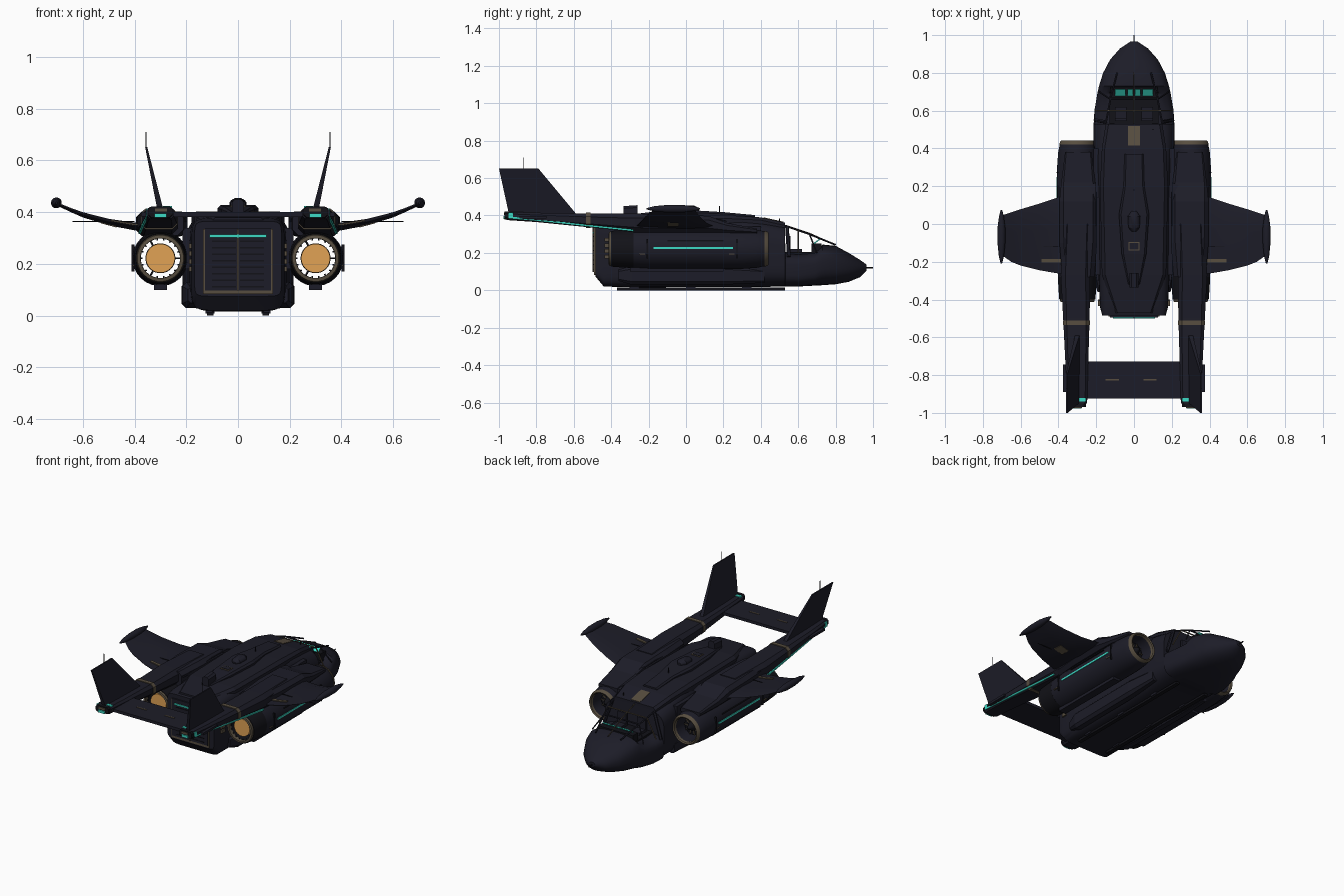
import bpy, bmesh, math
from mathutils import Vector

cube = bpy.data.objects.get("Cube")
if cube:
    bpy.data.objects.remove(cube, do_unlink=True)


def material(name, r, g, b):
    m = bpy.data.materials.new(name)
    m.use_nodes = True
    m.diffuse_color = (r, g, b, 1)
    node = next(n for n in m.node_tree.nodes if n.type == "BSDF_PRINCIPLED")
    node.inputs["Base Color"].default_value = (r, g, b, 1)
    return m


NAVY = material("dark navy", .012, .012, .021)
BLACK = material("charcoal black", .006, .006, .009)
TAN = material("dull tan", .095, .075, .05)
TEAL = material("glowing teal", .045, .7, .56)
ORANGE = material("exhaust orange", .75, .36, .09)


def finish(bm, name, mat, smooth=False):
    bmesh.ops.recalc_face_normals(bm, faces=bm.faces)
    mesh = bpy.data.meshes.new(name)
    bm.to_mesh(mesh)
    bm.free()
    mesh.materials.append(mat)
    ob = bpy.data.objects.new(name, mesh)
    bpy.context.collection.objects.link(ob)
    if smooth:
        bpy.ops.object.select_all(action="DESELECT")
        ob.select_set(True)
        bpy.context.view_layer.objects.active = ob
        bpy.ops.object.shade_smooth_by_angle(angle=math.radians(32))
    return ob


def loft(name, rings, mat, smooth=False, hollow=False):
    """Skin a run of equal-length rings; cap the ends, or join them when hollow."""
    bm = bmesh.new()
    vs = [[bm.verts.new(p) for p in ring] for ring in rings]
    n = len(vs[0])
    for a, b in zip(vs, vs[1:] + vs[:1] if hollow else vs[1:]):
        for i in range(n):
            j = (i + 1) % n
            bm.faces.new((a[i], a[j], b[j], b[i]))
    if not hollow:
        bm.faces.new(vs[0])
        bm.faces.new(vs[-1])
    return finish(bm, name, mat, smooth)


def box(name, lo, hi, mat):
    (x0, y0, z0), (x1, y1, z1) = lo, hi
    rings = [[(x0, y, z0), (x1, y, z0), (x1, y, z1), (x0, y, z1)] for y in (y0, y1)]
    return loft(name, rings, mat)


def side_box(name, s, lo, hi, mat):
    return box(name, (s * lo[0], *lo[1:]), (s * hi[0], *hi[1:]), mat)


def slab(name, s, ends, y0, y1, mat, t=.006):
    """Thin plate sloping across x."""
    loft(name, [[(s * x, y0, z), (s * x, y1, z), (s * x, y1, z + t), (s * x, y0, z + t)] for x, z in ends], mat)


def rod(name, p, q, r, mat, sides=6):
    p, q = Vector(p), Vector(q)
    d = (q - p).normalized()
    u = d.orthogonal().normalized()
    v = d.cross(u)
    turn = [2 * math.pi * i / sides for i in range(sides)]
    rings = [[c + r * (u * math.cos(a) + v * math.sin(a)) for a in turn] for c in (p, q)]
    return loft(name, rings, mat)


def spokes(name, count, x, y, z, r0, r1, thick, mat):
    """Radial rods around the y axis."""
    for i in range(count):
        c, d = math.cos(math.tau * i / count), math.sin(math.tau * i / count)
        rod(name, (x + r0 * c, y, z + r0 * d), (x + r1 * c, y, z + r1 * d), thick, mat, 4)


def oval(y, w, zb, zt, power=2.0, n=32, x=0.0):
    """Superellipse cross-section across the y axis."""
    ring = []
    for i in range(n):
        a = 2 * math.pi * (i + .5) / n
        c, s = math.cos(a), math.sin(a)
        px = math.copysign(abs(c) ** (2 / power), c) * w
        pz = math.copysign(abs(s) ** (2 / power), s) * (zt - zb) / 2
        ring.append((x + px, y, (zb + zt) / 2 + pz))
    return ring


def lathe(name, x, z, profile, mat, n=28, hollow=False):
    return loft(name, [oval(y, r, z - r, z + r, 2, n, x) for y, r in profile], mat, True, hollow)


def chamfered(y, x, w, zb, zt):
    """Eight-sided section with cut corners."""
    c = min(w, (zt - zb) / 2) * .5
    return [(x - w + c, y, zb), (x + w - c, y, zb), (x + w, y, zb + c), (x + w, y, zt - c),
            (x + w - c, y, zt), (x - w + c, y, zt), (x - w, y, zt - c), (x - w, y, zb + c)]


# Fuselage, with the hull top dropping to a sill at the open cockpit
hull = [(-.485, .168, .075, .365, 12), (-.44, .18, .02, .378, 8), (-.3, .187, .016, .388, 6),
        (.1, .19, .016, .396, 5), (.3, .2, .016, .39, 5), (.42, .215, .018, .372, 4),
        (.53, .215, .02, .345, 4), (.531, .214, .02, .2, 4), (.6, .21, .02, .195, 4),
        (.69, .195, .025, .205, 3.5), (.73, .186, .027, .245, 3), (.8, .164, .032, .238, 2.7),
        (.87, .127, .045, .2, 2.3), (.93, .074, .07, .163, 2), (.965, .02, .105, .138, 2)]
loft("fuselage", [oval(*h) for h in hull], NAVY, True)
rod("nose_probe", (0, .95, .12), (0, 1, .12), .004, BLACK)

# Cockpit
box("cockpit_floor", (-.13, .53, .18), (.13, .72, .205), BLACK)
box("instrument_console", (-.125, .67, .2), (.125, .725, .25), BLACK)
for x0, x1 in ((-.1, -.045), (-.035, -.005), (.005, .035), (.045, .1)):
    loft("console_screen", [[(x, .672, .245), (x, .712, .275), (x, .716, .27), (x, .676, .24)] for x in (x0, x1)], TEAL)
rod("canopy_center_bar", (0, .53, .348), (0, .66, .305), .003, TAN)
rod("windshield_center_bar", (0, .66, .305), (0, .8, .242), .003, TAN)
rod("canopy_crossbar", (-.125, .66, .3), (.125, .66, .3), .005, NAVY)
rod("canopy_rear_bar", (-.14, .6, .322), (.14, .6, .322), .004, TAN)
for s in (1, -1):
    side = "left_" if s > 0 else "right_"
    side_box(side + "seat", s, (.04, .56, .2), (.1, .62, .22), NAVY)
    side_box(side + "seat_back", s, (.04, .545, .2), (.1, .56, .29), NAVY)
    frame = [(s * .15, .53, .345), (s * .125, .66, .3), (s * .09, .8, .243)]
    for p, q in zip(frame, frame[1:]):
        rod(side + "canopy_rail", p, q, .005, NAVY)
    rod(side + "canopy_side_bar", (s * .14, .6, .322), (s * .205, .6, .2), .004, TAN)
    rod(side + "canopy_post", frame[1], (s * .185, .7, .2), .004, NAVY)
    rod(side + "canopy_pillar", (s * .15, .54, .34), (s * .205, .55, .18), .01, NAVY)

# Raised roof deck, spine and roof fittings
deck = [(-.47, .1, .33, .38), (-.27, .17, .33, .4), (.2, .18, .33, .403), (.4, .17, .33, .39),
        (.53, .15, .3, .362)]
loft("roof_deck", [chamfered(y, 0, w, a, b) for y, w, a, b in deck], NAVY)
spine = [(-.32, .03, .38, .402), (-.16, .065, .38, .422), (.05, .08, .38, .427),
         (.2, .055, .38, .418), (.37, .05, .37, .402)]
loft("dorsal_spine", [chamfered(y, 0, w, a, b) for y, w, a, b in spine], NAVY)
dome = [(-.04, .012, .42, .435), (-.02, .03, .41, .45), (.04, .034, .41, .455), (.07, .012, .42, .44)]
loft("sensor_dome", [oval(y, w, a, b, 2, 16) for y, w, a, b in dome], NAVY, True)
loft("rear_sensor_box", [chamfered(y, 0, .024, .38, b) for y, b in ((-.335, .45), (-.26, .455))], NAVY)
loft("roof_hatch", [[(x, .415, .38), (x, .52, .357), (x, .52, .367), (x, .415, .39)] for x in (-.033, .033)], TAN)
box("spine_panel_frame", (-.03, -.14, .41), (.03, -.095, .426), TAN)
box("spine_panel", (-.025, -.135, .41), (.025, -.1, .428), NAVY)
rod("roof_antenna", (0, .18, .4), (0, .18, .45), .003, BLACK)
rod("cabin_antenna", (.1, .5, .35), (.1, .5, .385), .003, BLACK)

# Rear ramp with slats and a light bar
box("ramp_frame", (-.135, -.491, .083), (.135, -.48, .335), TAN)
box("ramp_door", (-.128, -.494, .097), (.128, -.48, .338), NAVY)
for i in range(8):
    z = .11 + i * .025
    for s in (1, -1):
        side_box("ramp_slat", s, (.008, -.497, z), (.1, -.49, z + .005), BLACK)
box("ramp_center_rib", (-.003, -.5, .097), (.003, -.49, .335), TAN)
box("ramp_light", (-.11, -.501, .303), (.11, -.49, .313), TEAL)

# Tailplane joining the booms
box("tailplane", (-.375, -.89, .383), (.375, -.745, .398), NAVY)
box("tailplane_center", (-.26, -.925, .382), (.26, -.728, .4), NAVY)
for x in (-.15, .05):
    box("tailplane_marking", (x, -.828, .398), (x + .07, -.82, .403), TAN)

for s in (1, -1):
    side = "left_" if s > 0 else "right_"
    ex, ez = s * .3, .222

    # Hollow engine nacelle with a floating core, intake and exhaust
    lathe(side + "nacelle", ex, ez, [(-.32, .078), (-.3, .102), (-.2, .108), (.3, .108), (.38, .102),
          (.42, .094), (.437, .087), (.43, .08), (.38, .078)], NAVY, hollow=True)
    lathe(side + "intake_lip", ex, ez, [(.42, .097), (.435, .092), (.442, .086), (.437, .079), (.42, .077)], TAN, hollow=True)
    lathe(side + "engine_core", ex, ez, [(-.375, .056), (.36, .058), (.362, .03), (.41, .005)], BLACK)
    spokes(side + "fan_blade", 10, ex, .364, ez, .01, .058, .004, TAN)
    spokes(side + "intake_strut", 3, ex, .3, ez, .05, .08, .005, BLACK)
    lathe(side + "nozzle", ex, ez, [(-.28, .104), (-.35, .1), (-.4, .096), (-.4, .08), (-.28, .08)], BLACK, hollow=True)
    lathe(side + "nozzle_rim", ex, ez, [(-.395, .094), (-.412, .09), (-.414, .077), (-.39, .076)], TAN, hollow=True)
    lathe(side + "exhaust_glow", ex, ez, [(-.37, .057), (-.39, .056)], ORANGE)
    spokes(side + "nozzle_tooth", 18, ex, -.395, ez, .07, .079, .004, BLACK)
    for i in range(4):
        z = .17 + i * .03
        side_box(side + "hull_rear_block", s, (.17, -.435, z), (.19, -.4, z + .02), TAN)
    side_box(side + "nacelle_light", s, (.402, -.175, .22), (.411, .25, .231), TEAL)
    side_box(side + "nacelle_rail", s, (.398, -.1, .262), (.406, .2, .267), BLACK)
    side_box(side + "nacelle_keel", s, (.275, -.3, .1), (.325, .2, .125), NAVY)
    for y in (-.25, .23):
        side_box(side + "nacelle_marking", s, (.395, y, .192), (.408, y + .03, .198), TAN)
        side_box(side + "nacelle_vane", s, (.4, y + .04, .17), (.411, y + .046, .275), BLACK)

    # Pylon and shoulder fairing over the nacelle
    side_box(side + "pylon", s, (.15, -.27, .18), (.215, .4, .34), NAVY)
    fairing = [(-.28, .085, .31, .4), (-.1, .1, .31, .403), (.12, .1, .31, .398), (.22, .09, .308, .36), (.38, .07, .305, .33)]
    loft(side + "shoulder", [chamfered(y, s * .295, w, a, b) for y, w, a, b in fairing], NAVY)

    # Upswept wing
    stations = [(.2, .22, -.27, .37, .036), (.4, .142, -.262, .345, .03),
                (.5, .108, -.245, .362, .025), (.6, .078, -.22, .39, .02), (.65, .062, -.2, .41, .016),
                (.7, .045, -.165, .432, .012)]
    rings = []
    for x, front, back, z, t in stations:
        c = front - back
        section = ((0, 0), (.12, .4), (.4, .5), (1, .06), (1, -.06), (.4, -.5), (.12, -.4))
        rings.append([(s * x, front - f * c, z + h * t) for f, h in section])
    loft(side + "wing", rings, NAVY, True)
    slab(side + "wing_marking", s, ((.38, .35), (.4, .35), (.49, .365)), -.203, -.185, TAN)
    slab(side + "wing_underside_panel", s, ((.47, .341), (.53, .357)), -.1, -.04, TAN)
    rod(side + "wing_probe", (s * .4, -.12, .365), (s * .64, -.12, .365), .002, BLACK)
    lathe(side + "wingtip_pod", s * .702, .436, [(-.21, .004), (-.17, .014), (-.1, .021), (-.02, .021),
          (.04, .013), (.075, .004)], NAVY, 16)

    # Tail boom with trim band and lights
    boom = [(.0, .3, .07, .33, .405), (-.27, .31, .078, .312, .41), (-.5, .305, .07, .335, .41),
            (-.8, .302, .058, .365, .415), (-.95, .3, .052, .375, .42)]
    loft(side + "tail_boom", [chamfered(y, s * x, w, a, b) for y, x, w, a, b in boom], NAVY)
    loft(side + "boom_band", [chamfered(y, s * .305, .072, .334, .415) for y in (-.535, -.51)], TAN)
    loft(side + "boom_end_cap", [chamfered(y, s * .3, .046, a, .422) for y, a in ((-.95, .375), (-.97, .38))], BLACK)
    side_box(side + "boom_end_frame", s, (.275, -.974, .402), (.32, -.96, .415), TAN)
    side_box(side + "boom_end_light", s, (.277, -.977, .38), (.322, -.955, .396), TEAL)
    side_box(side + "boom_top_light", s, (.255, -.94, .412), (.29, -.92, .424), TEAL)
    strip = ((-.28, .384, .32), (-.5, .374, .343), (-.8, .359, .376), (-.95, .353, .39))
    loft(side + "boom_side_light", [[(s * (x - .008), y, z - .005), (s * x, y, z - .005), (s * x, y, z + .005),
         (s * (x - .008), y, z + .005)] for y, x, z in strip], TEAL)
    side_box(side + "boom_tip_light", s, (.345, -.95, .385), (.354, -.925, .415), TEAL)

    # Canted fin
    fin = [[(s * (x + k * t), y, z) for k in (-1, 1) for y in ((a, b) if k < 0 else (b, a))]
           for x, z, t, a, b in ((.298, .4, .012, -.58, -.945), (.355, .652, .004, -.79, -1.0))]
    loft(side + "tail_fin", fin, NAVY)
    rod(side + "fin_antenna", (s * .355, -.87, .64), (s * .355, -.87, .71), .002, BLACK)

    # Lower side sponson and landing skid
    sponson = [(-.36, .175, .018, .05, .11), (-.29, .182, .033, .03, .13), (.2, .185, .034, .03, .13), (.42, .19, .02, .04, .11)]
    loft(side + "sponson", [chamfered(y, s * x, w, a, b) for y, x, w, a, b in sponson], NAVY)
    side_box(side + "skid", s, (.095, -.37, 0), (.12, .53, .014), BLACK)
    for y in (-.3, 0, .3):
        side_box(side + "skid_mount", s, (.09, y, .008), (.125, y + .05, .05), NAVY)
